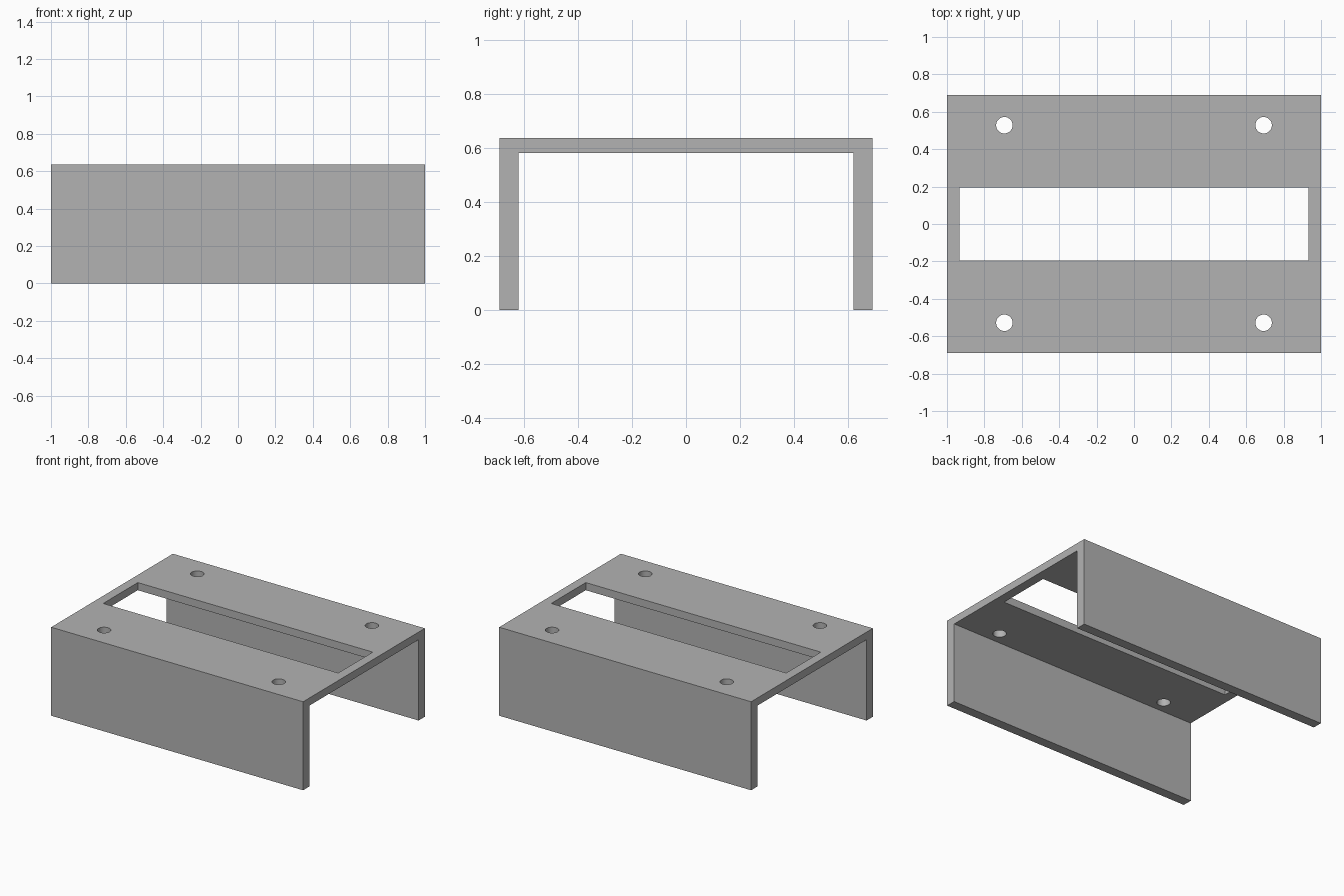
import bpy
import bmesh
import math

default = bpy.data.objects.get("Cube")
if default:
    bpy.data.objects.remove(default, do_unlink=True)

LENGTH, HALF_DEPTH, HEIGHT = 2.0, 0.69, 0.635
INNER_DEPTH, INNER_HEIGHT = 0.62, 0.58
SLOT_X, SLOT_Y = 0.933, 0.196
HOLE_X, HOLE_Y, HOLE_RADIUS = 0.693, 0.528, 0.044

grey = bpy.data.materials.new("plain grey")
grey.use_nodes = True
grey.diffuse_color = (0.45, 0.45, 0.45, 1)
grey.node_tree.nodes["Principled BSDF"].inputs["Base Color"].default_value = grey.diffuse_color

# Channel bracket: U profile swept along x
bm = bmesh.new()
half = [(HALF_DEPTH, HEIGHT), (HALF_DEPTH, 0), (INNER_DEPTH, 0), (INNER_DEPTH, INNER_HEIGHT)]
profile = half + [(-y, z) for y, z in reversed(half)]
face = bm.faces.new([bm.verts.new((-LENGTH / 2, y, z)) for y, z in profile])
swept = bmesh.ops.extrude_face_region(bm, geom=[face])["geom"]
bmesh.ops.translate(bm, vec=(LENGTH, 0, 0),
                    verts=[v for v in swept if isinstance(v, bmesh.types.BMVert)])
bmesh.ops.recalc_face_normals(bm, faces=bm.faces)
mesh = bpy.data.meshes.new("channel_bracket")
bm.to_mesh(mesh)
bm.free()
mesh.materials.append(grey)
bracket = bpy.data.objects.new("channel_bracket", mesh)
bpy.context.collection.objects.link(bracket)


def cut(cutter, name):
    """Subtract the cutter from the bracket, then discard it."""
    cutter.name = name
    cutter.hide_render = True
    cutter.data.materials.append(grey)
    bpy.ops.object.select_all(action="DESELECT")
    bracket.select_set(True)
    bpy.context.view_layer.objects.active = bracket
    mod = bracket.modifiers.new(name, "BOOLEAN")
    mod.operation = "DIFFERENCE"
    mod.solver = "EXACT"
    mod.object = cutter
    bpy.ops.object.modifier_apply(modifier=mod.name)
    bpy.data.objects.remove(cutter, do_unlink=True)


# Long slot through the top plate
bpy.ops.mesh.primitive_cube_add(size=2, location=(0, 0, HEIGHT))
slot = bpy.context.object
slot.scale = (SLOT_X, SLOT_Y, 0.2)
cut(slot, "slot_cutter")

# Four mounting holes
for x in (-HOLE_X, HOLE_X):
    for y in (-HOLE_Y, HOLE_Y):
        bpy.ops.mesh.primitive_cylinder_add(vertices=48, radius=HOLE_RADIUS, depth=0.4,
                                            location=(x, y, HEIGHT))
        cut(bpy.context.object, "hole_cutter")

bracket.select_set(True)
bpy.context.view_layer.objects.active = bracket
bpy.ops.object.shade_smooth_by_angle(angle=math.radians(30))
